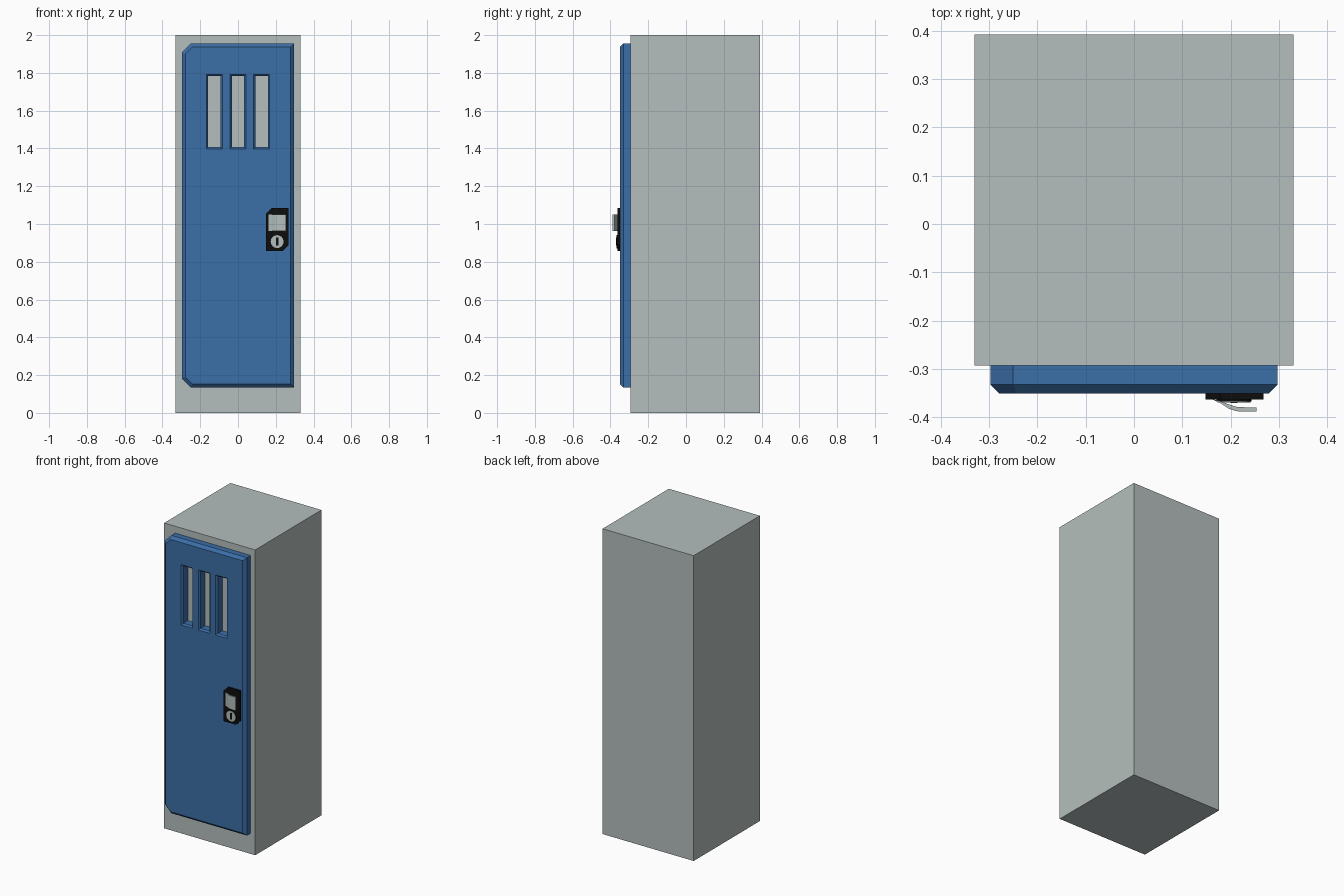
import bpy, bmesh, math

cube = bpy.data.objects.get("Cube")
if cube:
    bpy.data.objects.remove(cube, do_unlink=True)


def material(name, rgb):
    m = bpy.data.materials.new(name)
    m.use_nodes = True
    m.diffuse_color = (*rgb, 1)
    m.node_tree.nodes["Principled BSDF"].inputs["Base Color"].default_value = (*rgb, 1)
    return m


GREY = material("light grey metal", (0.46, 0.52, 0.51))
BLUE = material("blue paint", (0.044, 0.156, 0.39))
BLACK = material("black plastic", (0.004, 0.004, 0.004))


def loft(name, rings, mat):
    """Closed solid through matching rings of 3D points, capped at both ends."""
    bm = bmesh.new()
    vs = [[bm.verts.new(p) for p in ring] for ring in rings]
    n = len(vs[0])
    bm.faces.new(vs[0])
    bm.faces.new(vs[-1])
    for a, b in zip(vs, vs[1:]):
        for i in range(n):
            j = (i + 1) % n
            bm.faces.new((a[i], a[j], b[j], b[i]))
    bmesh.ops.recalc_face_normals(bm, faces=bm.faces)
    mesh = bpy.data.meshes.new(name)
    bm.to_mesh(mesh)
    bm.free()
    mesh.materials.append(mat)
    ob = bpy.data.objects.new(name, mesh)
    bpy.context.collection.objects.link(ob)
    return ob


def outline(y, x0, x1, z0, z1, bl=0, br=0, tr=0, tl=0):
    """Rectangle facing the front, with an optional chamfer on each corner."""
    pts = []
    for x, z, c, sx, sz in ((x0, z0, bl, 1, 1), (x1, z0, br, -1, 1),
                            (x1, z1, tr, -1, -1), (x0, z1, tl, 1, -1)):
        if c == 0:
            pts.append((x, y, z))
        else:
            pair = [(x, y, z + sz * c), (x + sx * c, y, z)]
            pts += pair if sx == sz else pair[::-1]
    return pts


def box(name, x0, x1, y0, y1, z0, z1, mat):
    return loft(name, [outline(y, x0, x1, z0, z1) for y in (y0, y1)], mat)


# Cabinet body
box("cabinet_body", -0.33, 0.33, -0.293, 0.392, 0, 2, GREY)

# Door with bevelled front rim and two clipped corners
D = 0.018
CUT = 0.047
CUT_IN = CUT - D * (2 - math.sqrt(2))
door = loft("door", [
    outline(-0.293, -0.297, 0.297, 0.135, 1.955, bl=CUT, tl=CUT),
    outline(-0.332, -0.297, 0.297, 0.135, 1.955, bl=CUT, tl=CUT),
    outline(-0.350, -0.297 + D, 0.297 - D, 0.135 + D, 1.955 - D, bl=CUT_IN, tl=CUT_IN),
], BLUE)

# Vent slots with bevelled edges, cut through the door
for x in (-0.125, 0.0, 0.125):
    slot = loft("vent_cutter", [
        outline(y, x - w, x + w, 1.595 - h, 1.595 + h)
        for y, w, h in ((-0.37, 0.042, 0.197), (-0.35, 0.042, 0.197),
                        (-0.34, 0.033, 0.188), (-0.27, 0.033, 0.188))], BLUE)
    slot.hide_render = True
    mod = door.modifiers.new("vent", 'BOOLEAN')
    mod.operation = 'DIFFERENCE'
    mod.solver = 'EXACT'
    mod.object = slot
    bpy.context.view_layer.objects.active = door
    bpy.ops.object.modifier_apply(modifier=mod.name)
    bpy.data.objects.remove(slot, do_unlink=True)

# Lock plate with two clipped corners
loft("lock_plate", [outline(y, 0.148, 0.268, 0.857, 1.085, br=0.03, tl=0.03)
                    for y in (-0.349, -0.363)], BLACK)

# Curved pull handle: profile seen from above, extruded upward
curve = [(0.160, -0.362), (0.178, -0.366), (0.196, -0.373),
         (0.212, -0.378), (0.232, -0.379), (0.253, -0.379)]
profile = curve + [(x, y - 0.009) for x, y in reversed(curve[2:])] + [(0.178, -0.370)]
loft("pull_handle", [[(x, y, z) for x, y in profile] for z in (0.962, 1.05)], GREY)


# Key cylinder: black collar, grey face and black keyhole
def disc(name, r, y0, y1, mat):
    rings = [[(0.207 + r * math.cos(i * math.tau / 24), y,
               0.907 + r * math.sin(i * math.tau / 24)) for i in range(24)]
             for y in (y0, y1)]
    ob = loft(name, rings, mat)
    for p in ob.data.polygons:
        p.use_smooth = len(p.vertices) == 4
    return ob


disc("lock_collar", 0.036, -0.362, -0.367, BLACK)
disc("lock_face", 0.034, -0.366, -0.369, GREY)
box("keyhole", 0.200, 0.214, -0.370, -0.368, 0.886, 0.928, BLACK)
